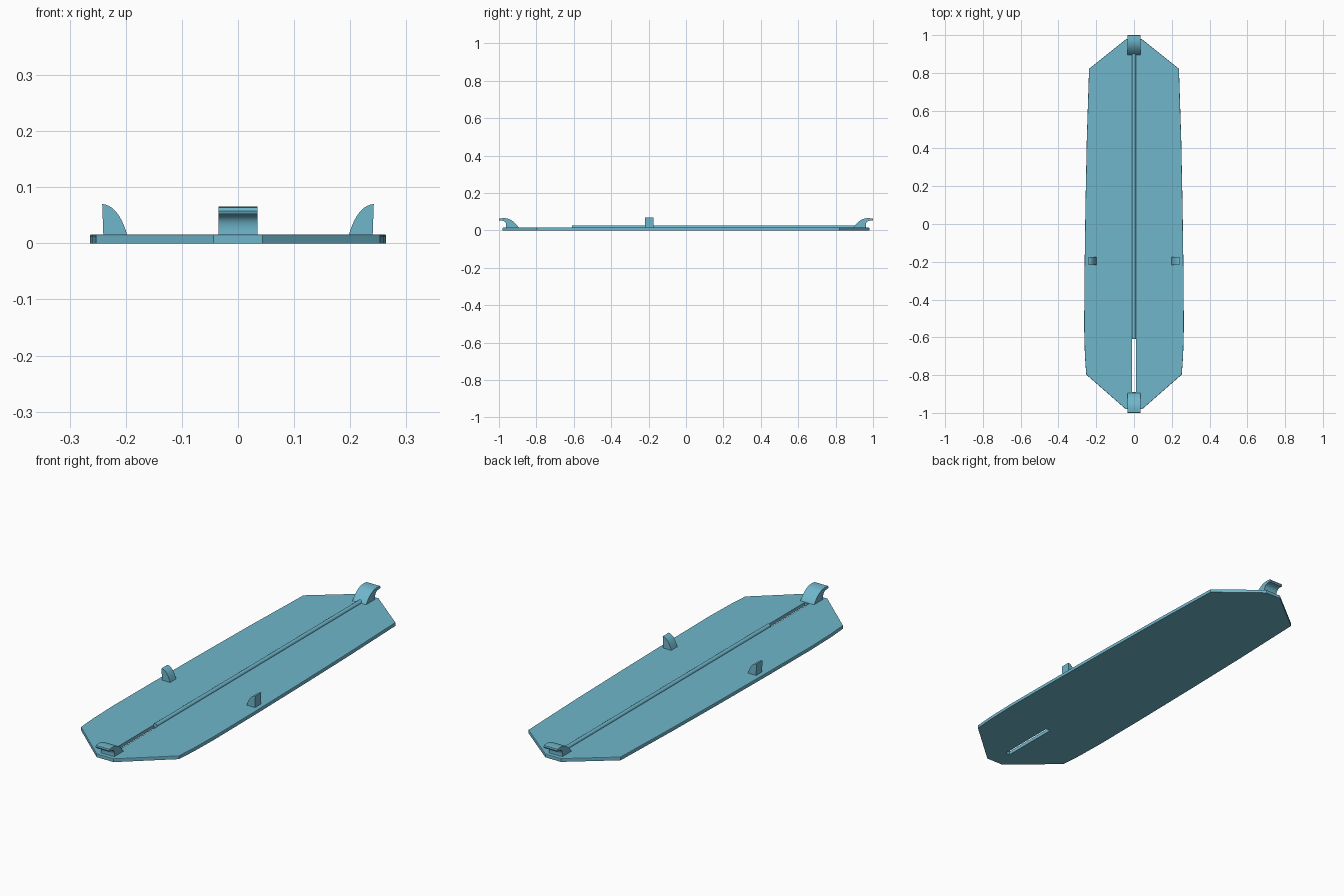
import bpy, bmesh, math

if "Cube" in bpy.data.objects:
    bpy.data.objects.remove(bpy.data.objects["Cube"])

blue = bpy.data.materials.new("sea blue")
blue.diffuse_color = (0.16, 0.47, 0.60, 1)
blue.use_nodes = True
blue.node_tree.nodes["Principled BSDF"].inputs["Base Color"].default_value = blue.diffuse_color


def prism(name, pts, lo, hi, axes):
    """Extrude a 2D outline from lo to hi; axes places (u, v, depth) in space."""
    bm = bmesh.new()
    rings = [[bm.verts.new(axes(u, v, d)) for u, v in pts] for d in (lo, hi)]
    bm.faces.new(rings[0])
    bm.faces.new(rings[1])
    n = len(pts)
    for i in range(n):
        j = (i + 1) % n
        bm.faces.new((rings[0][i], rings[0][j], rings[1][j], rings[1][i]))
    bmesh.ops.recalc_face_normals(bm, faces=bm.faces)
    me = bpy.data.meshes.new(name)
    bm.to_mesh(me)
    bm.free()
    ob = bpy.data.objects.new(name, me)
    bpy.context.collection.objects.link(ob)
    me.materials.append(blue)
    return ob


def smooth(ob, angle=35):
    bpy.ops.object.select_all(action='DESELECT')
    ob.select_set(True)
    bpy.context.view_layer.objects.active = ob
    bpy.ops.object.shade_smooth_by_angle(angle=math.radians(angle))


def curve(p0, p1, p2, n=10):
    """Quadratic arc from p0 to p2 pulled towards p1."""
    return [tuple((1 - t) ** 2 * a + 2 * t * (1 - t) * b + t * t * c
                  for a, b, c in zip(p0, p1, p2))
            for t in (i / n for i in range(n + 1))]


# board: tapered outline with cut corners and a small rounded rim
side = [(0.044, -0.98), (0.253, -0.797), (0.260, -0.70), (0.264, -0.55),
        (0.262, -0.25), (0.257, 0.1), (0.250, 0.45), (0.238, 0.822), (0.04, 0.98)]
outline = side + [(-x, y) for x, y in reversed(side)]
board = prism("board", outline, 0, 0.016, lambda u, v, d: (u, v, d))
bm = bmesh.new()
bm.from_mesh(board.data)
rim = [e for e in bm.edges if all(v.co.z > 0.01 for v in e.verts)]
bmesh.ops.bevel(bm, geom=rim, offset=0.003, segments=2, profile=0.5, affect='EDGES')
bm.to_mesh(board.data)
bm.free()

# slot cut through the board near the front
cutter = prism("slot_cutter", [(-0.011, -0.89), (0.011, -0.89), (0.011, -0.605), (-0.011, -0.605)],
               -0.05, 0.05, lambda u, v, d: (u, v, d))
cutter.hide_render = True
cutter.hide_viewport = True
cut = board.modifiers.new("slot", 'BOOLEAN')
cut.object = cutter
cut.solver = 'EXACT'

# centre rod, half sunk in the board
ring = [(0.01 * math.cos(a), 0.017 + 0.01 * math.sin(a))
        for a in (i * math.tau / 16 for i in range(16))]
rod = prism("centre_rod", ring, -0.61, 0.92, lambda u, v, d: (u, d, v))
smooth(rod)

# hooked cleats at both ends: convex back, concave underside
hook = (curve((0.893, 0.014), (0.928, 0.066), (0.975, 0.066)) + [(0.998, 0.064), (1.0, 0.058)]
        + curve((0.998, 0.052), (0.955, 0.058), (0.962, 0.014)))
for name, s in (("front_cleat", -1), ("back_cleat", 1)):
    smooth(prism(name, hook, -0.035, 0.035, lambda u, v, d: (d, s * u, v)))

# side fins: curved inner face, upright outer face
fin = curve((0.197, 0.014), (0.213, 0.068), (0.242, 0.070)) + [(0.241, 0.042), (0.240, 0.014)]
for name, s in (("left_fin", -1), ("right_fin", 1)):
    smooth(prism(name, fin, -0.218, -0.174, lambda u, v, d: (s * u, d, v)))
